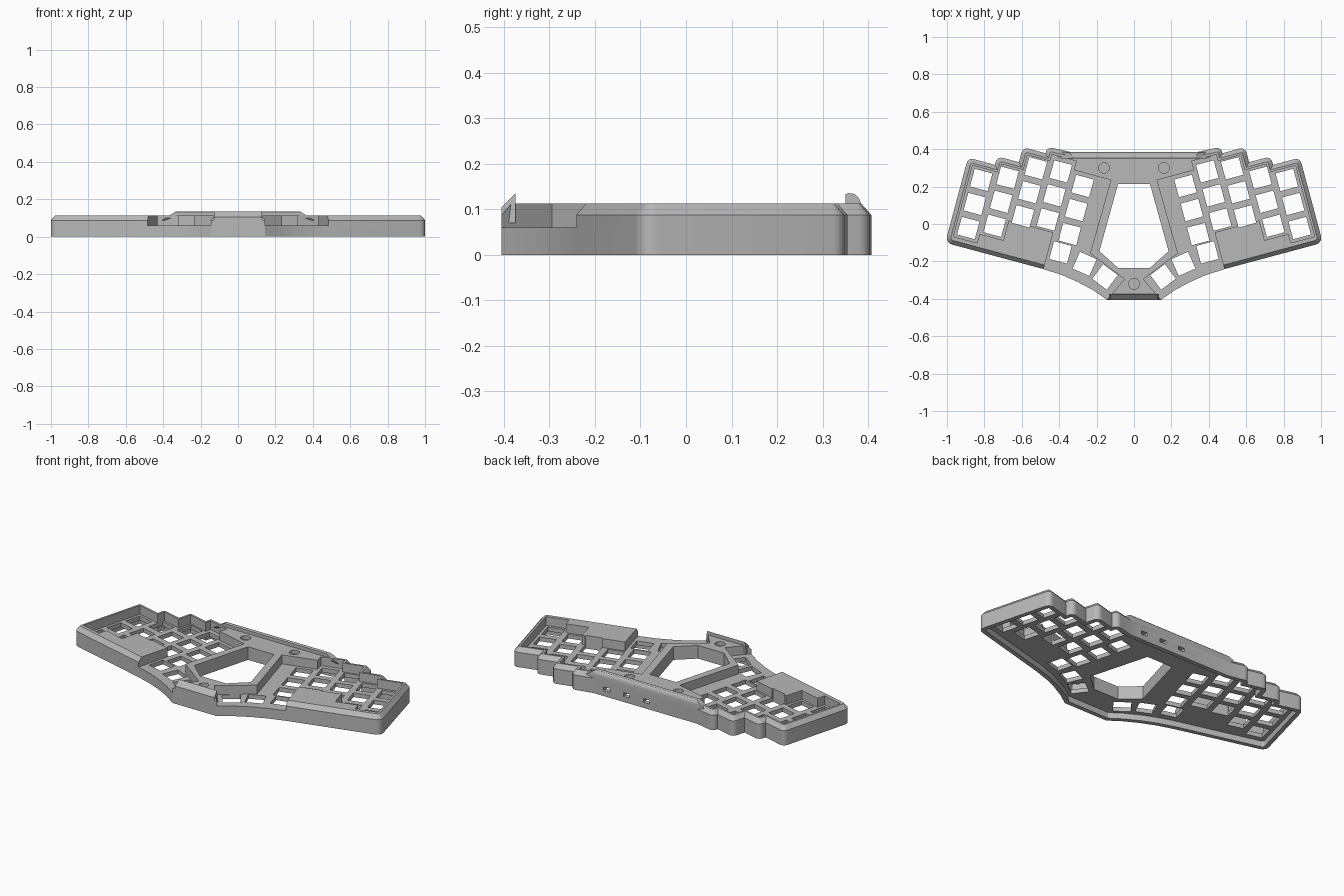
import bpy, bmesh, math
from mathutils import Vector, Matrix

if "Cube" in bpy.data.objects:
    bpy.data.objects.remove(bpy.data.objects["Cube"], do_unlink=True)

grey = bpy.data.materials.new("case grey")
grey.use_nodes = True
colour = (0.48, 0.48, 0.48, 1)
grey.diffuse_color = colour
grey.node_tree.nodes["Principled BSDF"].inputs["Base Color"].default_value = colour

TILT = math.radians(15)
PITCH, HOLE = 0.133, 0.098
PLATE, TOP, UNDER = 0.06, 0.113, 0.035


def tilt(u, v):
    """Point in the frame of the tilted right-hand key field."""
    return (u * math.cos(TILT) - v * math.sin(TILT),
            u * math.sin(TILT) + v * math.cos(TILT))


def mirror(points):
    return [(-x, y) for x, y in reversed(points)]


def fillet(corner, before, after, radius, steps=5):
    """Round one square corner with a quadratic arc."""
    c, a, b = Vector(corner), Vector(before), Vector(after)
    p = c + (a - c).normalized() * radius
    q = c + (b - c).normalized() * radius
    out = []
    for i in range(steps + 1):
        t = i / steps
        w = 0.83 * 2 * t * (1 - t)
        s = (1 - t) ** 2 + w + t * t
        out.append(tuple((p * (1 - t) ** 2 + c * w + q * t * t) / s))
    return out


def inset(points, d):
    """Move a clockwise loop inward by d."""
    out = []
    for i, p in enumerate(points):
        a, b, c = Vector(points[i - 1]), Vector(p), Vector(points[(i + 1) % len(points)])
        e, f = (b - a).normalized(), (c - b).normalized()
        n, m = Vector((e.y, -e.x)), Vector((f.y, -f.x))
        out.append(tuple(b + (n + m) * d / (1 + n.dot(m))))
    return out


def loft(bm, loops):
    """Skin a stack of equal loops and cap both ends."""
    rings = [[bm.verts.new(p) for p in loop] for loop in loops]
    bm.faces.new(rings[0])
    bm.faces.new(rings[-1])
    for lo, hi in zip(rings, rings[1:]):
        for i in range(len(lo)):
            bm.faces.new((lo[i - 1], lo[i], hi[i], hi[i - 1]))


def prism(bm, points, z0, z1):
    loft(bm, [[(x, y, z) for x, y in points] for z in (z0, z1)])


def make(name, bm):
    bmesh.ops.recalc_face_normals(bm, faces=bm.faces)
    mesh = bpy.data.meshes.new(name)
    bm.to_mesh(mesh)
    bm.free()
    mesh.materials.append(grey)
    obj = bpy.data.objects.new(name, mesh)
    bpy.context.collection.objects.link(obj)
    return obj


# Outer outline: scalloped back, straight outer side, curved thumb edge
right_edges = [0.555, 0.68, 0.80, 0.949]
tops = [0.28, 0.243, 0.16, 0.113]
half = [(0.34, 0.385)]
for i, (u, v) in enumerate(zip(right_edges, tops)):
    below = tops[i + 1] if i < 3 else -0.358
    half += fillet(tilt(u, v), tilt(u - 0.1, v), tilt(u, v - 0.1), 0.032)
    if i < 3:
        half.append(tilt(u, below))
half += fillet(tilt(0.949, -0.358), tilt(0.949, 0), tilt(0.5, -0.358), 0.04)
half += [tilt(0.402, -0.358), (0.38, -0.275), (0.3, -0.31), (0.22, -0.353), (0.145, -0.405)]
outline = half + mirror(half)

# Case body with a chamfered top edge
bm = bmesh.new()
loft(bm, [[(x, y, z) for x, y in inset(outline, d)]
          for z, d in ((0, 0), (0.088, 0), (TOP, 0.022))])
case = make("case", bm)

cutters = []

# Hollow underside
bm = bmesh.new()
prism(bm, inset(outline, 0.026), -0.1, UNDER)
cutters.append(make("underside_cutter", bm))

# Sunken key wells, open to the front at the thumbs
well = [tilt(0.18, 0.195), tilt(0.385, 0.195), tilt(0.385, 0.245)]
for i, (u, v) in enumerate(zip(right_edges, tops)):
    well.append(tilt(u - 0.034, v - 0.034))
    if i < 3:
        well.append(tilt(u - 0.034, tops[i + 1] - 0.034))
well += [tilt(0.915, -0.315), tilt(0.784, -0.315), tilt(0.784, -0.265), tilt(0.652, -0.265),
         tilt(0.652, -0.155), tilt(0.405, -0.155), tilt(0.405, -0.45),
         (0.3, -0.46), (0.175, -0.44), (0.05, -0.295), (0.235, -0.157)]
bm = bmesh.new()
prism(bm, well, PLATE, 0.3)
prism(bm, mirror(well), PLATE, 0.3)
cutters.append(make("well_cutter", bm))

# Switch holes: five staggered columns of three, plus three thumb keys
keys = []
for col, top in enumerate([0.016, 0.064, 0.152, 0.17, 0.125]):
    for row in range(3):
        keys.append((tilt(0.85 - PITCH * col, top - PITCH * row), 15))
keys += [((0.393, -0.152), 15), ((0.264, -0.213), 24), ((0.155, -0.283), 37)]
bm = bmesh.new()
for (x, y), angle in keys:
    for side in (1, -1):
        m = (Matrix.Translation((side * x, y, 0.05))
             @ Matrix.Rotation(math.radians(side * angle), 4, "Z")
             @ Matrix.Diagonal((HOLE, HOLE, 0.3, 1)))
        bmesh.ops.create_cube(bm, size=1, matrix=m)
cutters.append(make("switch_cutter", bm))

# Central opening
opening = [(0.085, 0.215), (0.185, -0.145), (0.085, -0.235)]
bm = bmesh.new()
prism(bm, opening + mirror(opening), -0.2, 0.3)
cutters.append(make("opening_cutter", bm))

# Round screw recesses and port slots in the back wall
bm = bmesh.new()
for x, y in ((-0.16, 0.3), (0.16, 0.3), (0, -0.32)):
    bmesh.ops.create_cone(bm, cap_ends=True, segments=32, radius1=0.028, radius2=0.028,
                          depth=0.1, matrix=Matrix.Translation((x, y, 0.14)))
for x in (0.25, 0.12, -0.01):
    bmesh.ops.create_cube(bm, size=1, matrix=Matrix.Translation((x, 0.38, 0.044))
                          @ Matrix.Diagonal((0.04, 0.08, 0.022, 1)))
cutters.append(make("recess_cutter", bm))

# Cut the case, then drop the cutters
for cutter in cutters:
    cutter.hide_render = True
    mod = case.modifiers.new(cutter.name, "BOOLEAN")
    mod.operation, mod.solver, mod.object = "DIFFERENCE", "EXACT", cutter
bpy.context.view_layer.update()
graph = bpy.context.evaluated_depsgraph_get()
result = bpy.data.meshes.new_from_object(case.evaluated_get(graph))
case.modifiers.clear()
case.data = result
for cutter in cutters:
    bpy.data.objects.remove(cutter, do_unlink=True)


def ridge(name, profile, half_width, spread):
    """Raised lip along x whose ends spread out below its crest."""
    crest = max(z for y, z in profile)
    widths = [half_width + (crest - z) * spread for y, z in profile]
    bm = bmesh.new()
    loft(bm, [[(s * w, y, z) for w, (y, z) in zip(widths, profile)] for s in (-1, 1)])
    return make(name, bm)


# Lips at the front and back of the centre
front = ridge("front_lip", [(-0.405, 0.07), (-0.405, 0.105), (-0.375, 0.135), (-0.375, 0.07)],
              0.125, 0.1)
back = ridge("back_lip", [(0.35, 0.1), (0.35, 0.133), (0.358, 0.136), (0.37, 0.134),
                          (0.38, 0.125), (0.385, 0.112), (0.385, 0.086), (0.36, 0.086)],
             0.33, 1.6)

# Smooth the rounded corners only
bpy.ops.object.select_all(action="DESELECT")
for obj in (case, back):
    obj.select_set(True)
bpy.context.view_layer.objects.active = case
bpy.ops.object.shade_smooth_by_angle(angle=math.radians(30))
